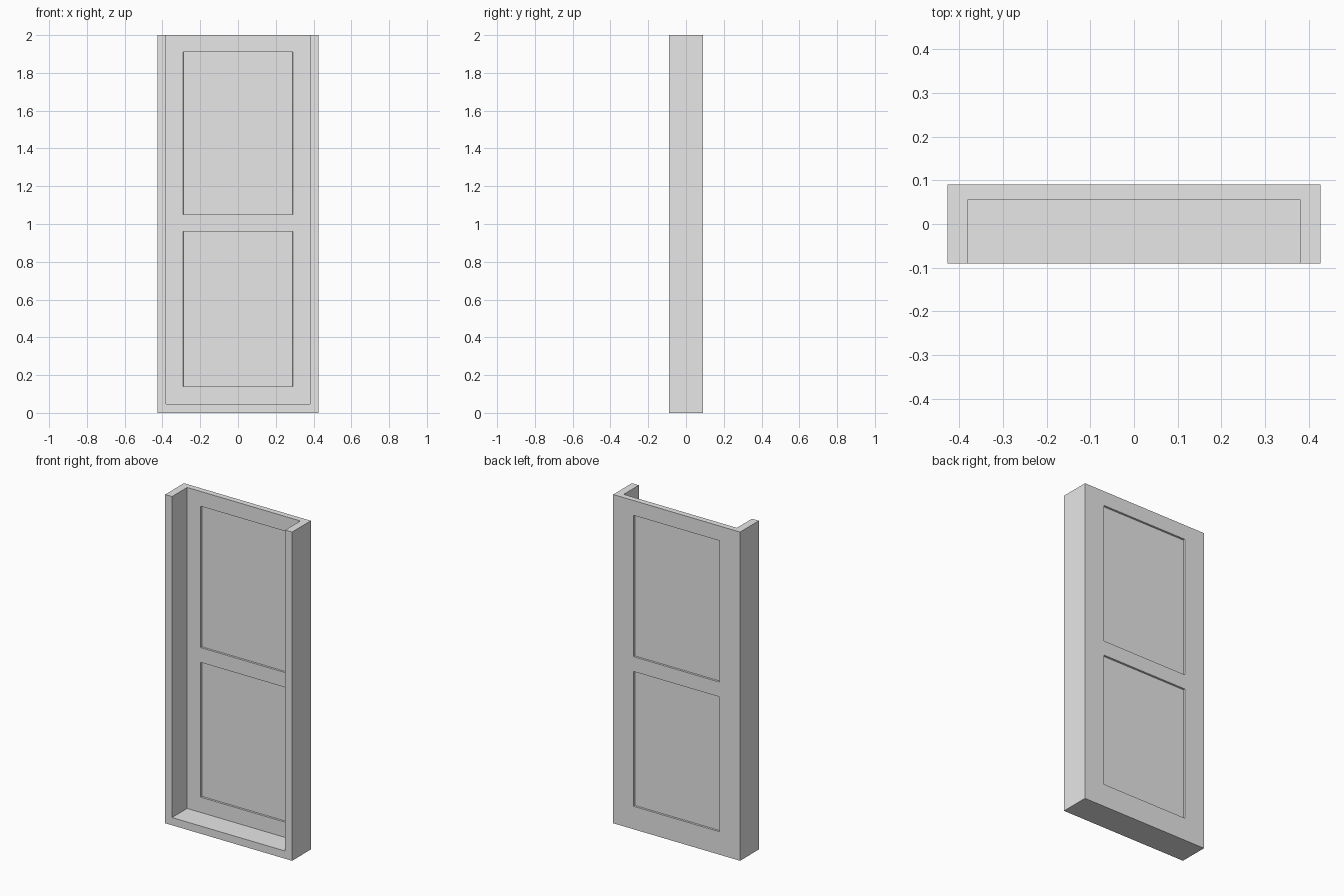
import bpy
import bmesh

cube = bpy.data.objects.get("Cube")
if cube:
    bpy.data.objects.remove(cube, do_unlink=True)

grey = bpy.data.materials.new("light_grey")
grey.use_nodes = True
grey.diffuse_color = (0.8, 0.8, 0.8, 1)
grey.node_tree.nodes["Principled BSDF"].inputs["Base Color"].default_value = (0.8, 0.8, 0.8, 1)

HALF_W, HALF_D, HEIGHT = 0.427, 0.09, 2.0
INNER_W, SILL = 0.381, 0.047      # opening of the frame
DOOR_FRONT = 0.055
RECESS = 0.012


def extrude_faces(bm, faces, y_front, y_back):
    """Turn flat faces at y_front into a solid reaching y_back."""
    result = bmesh.ops.extrude_face_region(bm, geom=faces, use_keep_orig=True)
    verts = [g for g in result["geom"] if isinstance(g, bmesh.types.BMVert)]
    bmesh.ops.translate(bm, verts=verts, vec=(0, y_back - y_front, 0))
    bmesh.ops.recalc_face_normals(bm, faces=bm.faces[:])


def finish(name, bm):
    mesh = bpy.data.meshes.new(name)
    bm.to_mesh(mesh)
    bm.free()
    mesh.materials.append(grey)
    obj = bpy.data.objects.new(name, mesh)
    bpy.context.collection.objects.link(obj)
    return obj


# U-shaped frame: two posts joined by a sill, open at the top
bm = bmesh.new()
right_half = [(HALF_W, 0), (HALF_W, HEIGHT), (INNER_W, HEIGHT), (INNER_W, SILL)]
outline = right_half + [(-x, z) for x, z in reversed(right_half)]
face = bm.faces.new([bm.verts.new((x, -HALF_D, z)) for x, z in outline])
extrude_faces(bm, [face], -HALF_D, HALF_D)
finish("door_frame", bm)

# Door leaf: a slab divided into stiles and rails, with two sunk panels on each side
bm = bmesh.new()
xs = [-INNER_W, -0.29, 0.29, INNER_W]
zs = [SILL, 0.14, 0.96, 1.05, 1.91, HEIGHT]
grid = [[bm.verts.new((x, DOOR_FRONT, z)) for x in xs] for z in zs]
cells = [bm.faces.new((grid[j][i], grid[j][i + 1], grid[j + 1][i + 1], grid[j + 1][i]))
         for j in range(len(zs) - 1) for i in range(len(xs) - 1)]
extrude_faces(bm, cells, DOOR_FRONT, HALF_D)


def is_panel(f):
    c = f.calc_center_median()
    return (abs(f.normal.y) > 0.9 and abs(c.x) < 0.1
            and (zs[1] < c.z < zs[2] or zs[3] < c.z < zs[4]))


panels = [f for f in bm.faces if is_panel(f)]
bmesh.ops.inset_individual(bm, faces=panels, thickness=0.0005, depth=-RECESS)
finish("door_leaf", bm)
